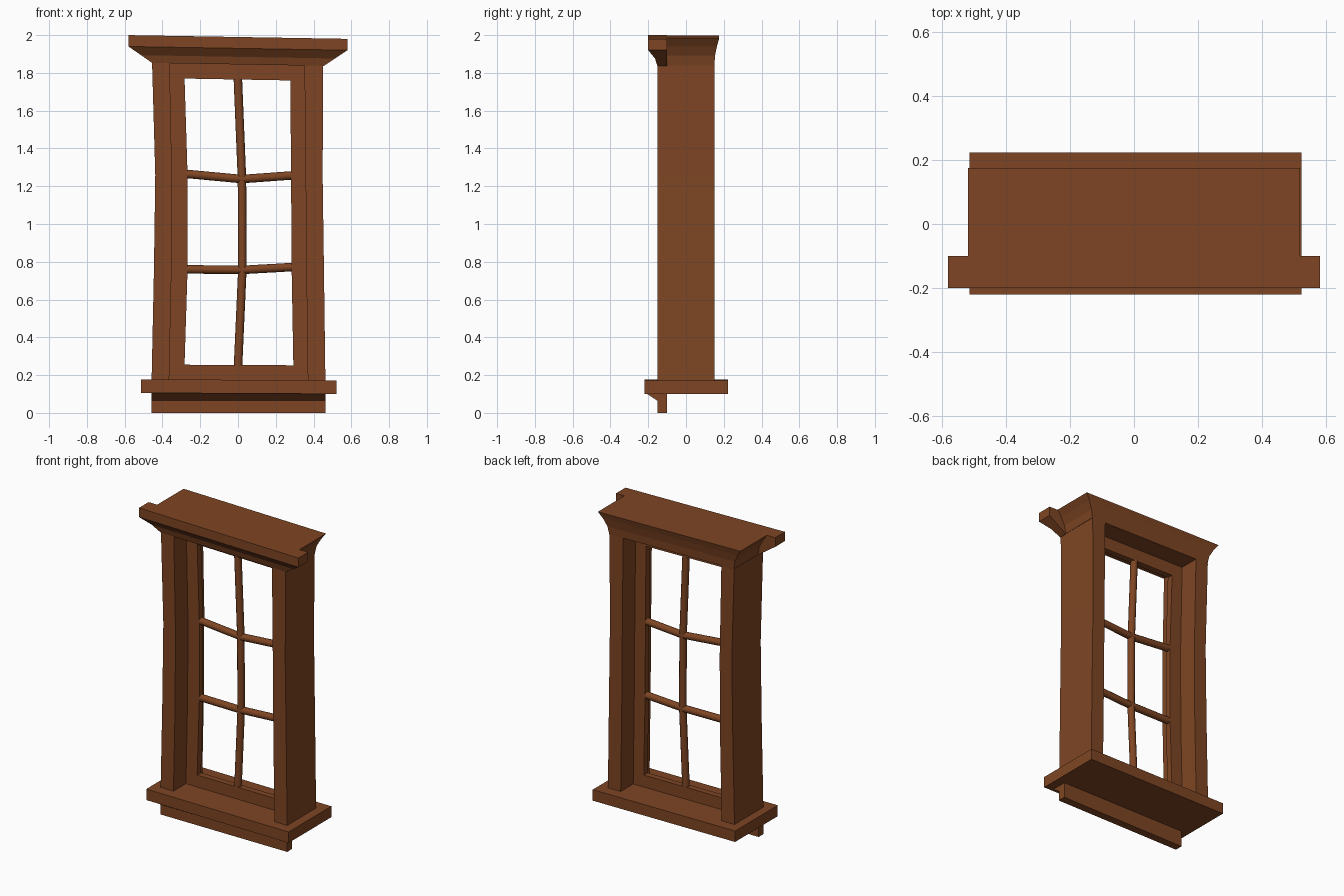
import bpy, bmesh, math

if "Cube" in bpy.data.objects:
    bpy.data.objects.remove(bpy.data.objects["Cube"])

wood = bpy.data.materials.new("brown_wood")
wood.diffuse_color = (0.21, 0.06, 0.017, 1)
wood.use_nodes = True
wood.node_tree.nodes["Principled BSDF"].inputs["Base Color"].default_value = wood.diffuse_color


def loft(name, rings, closed=False, smooth=False):
    """Skin a list of equal-length point rings; closed joins last to first."""
    bm = bmesh.new()
    vs = [[bm.verts.new(p) for p in r] for r in rings]
    n = len(rings[0])
    for i in range(len(vs) if closed else len(vs) - 1):
        a, b = vs[i], vs[(i + 1) % len(vs)]
        for k in range(n):
            f = bm.faces.new((a[k], a[(k + 1) % n], b[(k + 1) % n], b[k]))
            f.smooth = smooth
    if not closed:
        bm.faces.new(vs[0])
        bm.faces.new(vs[-1])
    bmesh.ops.recalc_face_normals(bm, faces=bm.faces)
    me = bpy.data.meshes.new(name)
    bm.to_mesh(me)
    bm.free()
    me.materials.append(wood)
    ob = bpy.data.objects.new(name, me)
    bpy.context.collection.objects.link(ob)
    return ob


def rect(x0, x1, y0, y1, z, tilt=0.0):
    return [(x, y, z - tilt * x) for x, y in ((x0, y0), (x1, y0), (x1, y1), (x0, y1))]


TILT = 0.017

# Crooked side jambs: (z, outer, inner)
left = [(0.15, -0.458, -0.365), (0.76, -0.445, -0.352), (1.26, -0.438, -0.350), (1.855, -0.455, -0.362)]
right = [(0.15, 0.463, 0.370), (0.76, 0.455, 0.362), (1.26, 0.448, 0.358), (1.845, 0.451, 0.352)]
for name, side in (("jamb_left", left), ("jamb_right", right)):
    loft(name, [rect(o, i, -0.15, 0.15, z) for z, o, i in side])

# Head block flaring outward at the top
loft("head", [rect(-0.453 - fx, 0.453 + fx, -0.15 - fy, 0.15 + fy, z, TILT)
              for z, fx, fy in ((1.848, 0, 0), (1.90, 0.010, 0.004),
                                (1.95, 0.036, 0.014), (1.99, 0.065, 0.025))])

# Front crown with a cove below
loft("crown", [rect(-w, w, y, -0.10, z, TILT)
               for z, w, y in ((1.845, 0.455, -0.152), (1.885, 0.513, -0.164),
                               (1.930, 0.580, -0.20), (1.99, 0.580, -0.20))])

# Sill and apron
sill = loft("sill", [rect(-0.513, 0.522, -0.22, 0.223, z, 0.005) for z in (0.103, 0.175)])
loft("apron", [rect(-0.458, 0.464, y, -0.10, z) for z, y in
               ((0.0, -0.152), (0.065, -0.152), (0.105, -0.212))])

# Sash: outer/inner outline swept as one closed loop
sash = [((-0.365, 0.165), (-0.283, 0.255)), ((-0.352, 0.76), (-0.267, 0.76)),
        ((-0.350, 1.26), (-0.267, 1.26)), ((-0.362, 1.855), (-0.283, 1.77)),
        ((0.352, 1.845), (0.277, 1.76)), ((0.358, 1.26), (0.281, 1.26)),
        ((0.362, 0.76), (0.284, 0.76)), ((0.370, 0.165), (0.293, 0.252))]
loft("sash", [[(o[0], -0.02, o[1]), (i[0], -0.02, i[1]),
               (i[0], 0.02, i[1]), (o[0], 0.02, o[1])] for o, i in sash], closed=True)

# Round glazing bars
R, N = 0.0225, 12
circle = [(R * math.cos(2 * math.pi * k / N), R * math.sin(2 * math.pi * k / N)) for k in range(N)]


def bar(name, path, vertical):
    rings = [[(x + a, b, z) if vertical else (x, a, z + b) for a, b in circle] for x, z in path]
    ob = loft(name, rings, smooth=True)
    for p in ob.data.polygons:
        if len(p.vertices) > 4:
            p.use_smooth = False


bar("glazing_bar_vertical", [(0, 0.245), (0.023, 0.757), (0.021, 1.238), (-0.001, 1.775)], True)
bar("glazing_bar_upper", [(-0.27, 1.265), (0.021, 1.238), (0.284, 1.257)], False)
bar("glazing_bar_lower", [(-0.27, 0.76), (0.023, 0.757), (0.287, 0.772)], False)
